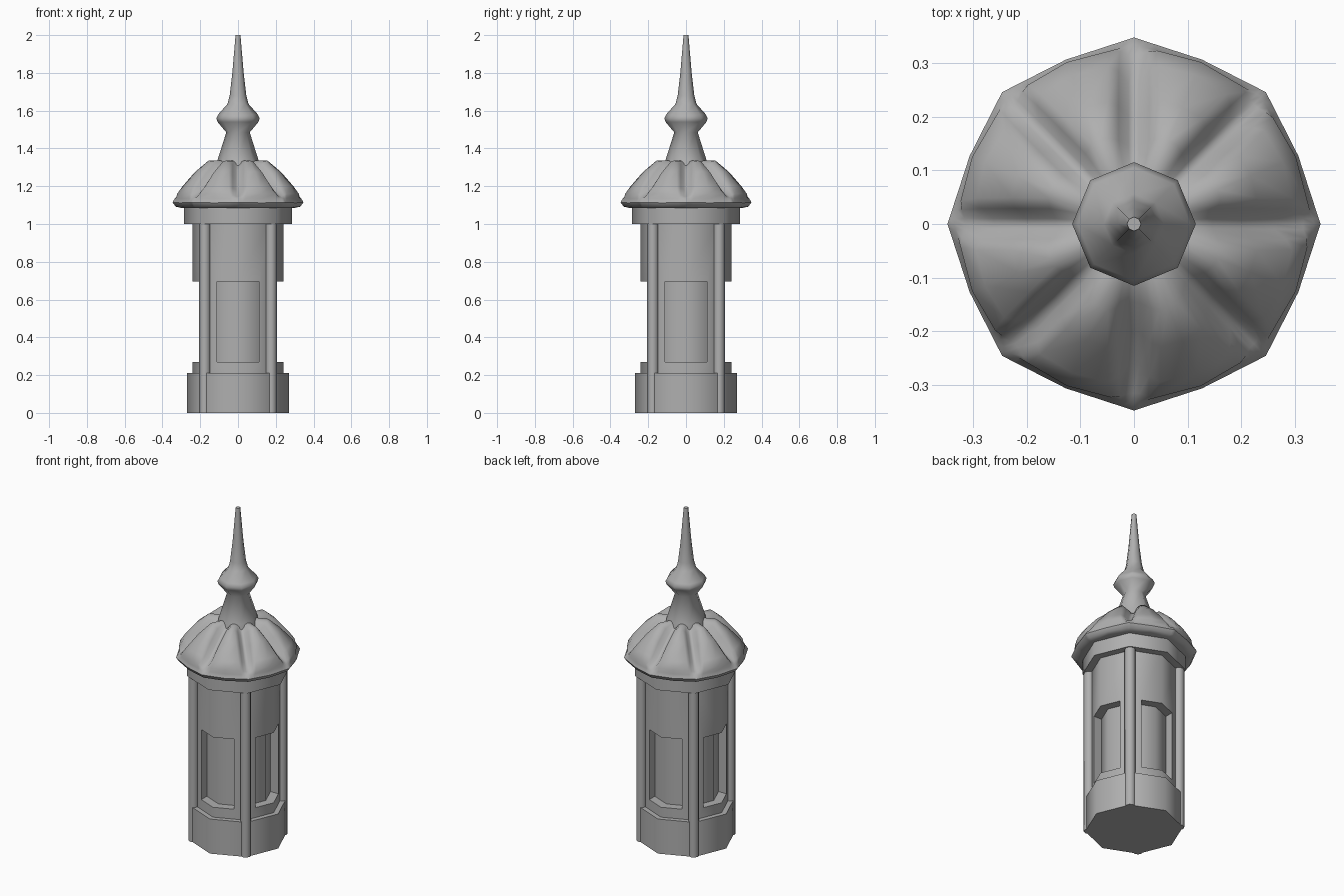
import bpy, bmesh
from math import cos, sin, pi, radians, asin
from mathutils import Vector

if "Cube" in bpy.data.objects:
    bpy.data.objects.remove(bpy.data.objects["Cube"])

# Dark grey stone
stone = bpy.data.materials.new("dark_stone")
stone.diffuse_color = (.43, .43, .43, 1)
stone.use_nodes = True
stone.node_tree.nodes["Principled BSDF"].inputs["Base Color"].default_value = stone.diffuse_color


def activate(ob):
    bpy.ops.object.select_all(action='DESELECT')
    ob.select_set(True)
    bpy.context.view_layer.objects.active = ob


def smooth(ob, angle):
    activate(ob)
    bpy.ops.object.shade_smooth_by_angle(angle=radians(angle))


def loft(name, rings, angle=60):
    """Skin a stack of equal-length point rings and cap both ends."""
    bm = bmesh.new()
    vs = [[bm.verts.new(p) for p in r] for r in rings]
    n = len(rings[0])
    for a, b in zip(vs, vs[1:]):
        for i in range(n):
            j = (i + 1) % n
            bm.faces.new((a[i], a[j], b[j], b[i]))
    bm.faces.new(vs[0][::-1])
    bm.faces.new(vs[-1])
    bmesh.ops.recalc_face_normals(bm, faces=bm.faces)
    me = bpy.data.meshes.new(name)
    bm.to_mesh(me)
    bm.free()
    me.materials.append(stone)
    ob = bpy.data.objects.new(name, me)
    bpy.context.collection.objects.link(ob)
    smooth(ob, angle)
    return ob


def polar(r, a, z):
    return Vector((r * cos(a), r * sin(a), z))


def octagon(r, z):
    return [polar(r, i * pi / 4, z) for i in range(8)]


def box(name, x, y, z0, z1):
    quad = [(-x, -y), (x, -y), (x, y), (-x, y)]
    return loft(name, [[(px, py, z) for px, py in quad] for z in (z0, z1)], 30)


# Plinth, inner core and cornice
loft("plinth", [octagon(.27, 0), octagon(.27, .21)])
loft("inner_core", [octagon(.187, .1), octagon(.187, 1.0)])
loft("cornice", [octagon(.285, 1.0), octagon(.285, 1.09)])

# Walls with a window recess on each cardinal side
walls = loft("walls", [octagon(.24, .15), octagon(.24, 1.02)])
for sx, sy in ((.11, .5), (.5, .11)):
    cutter = box("window_cutter", sx, sy, .27, .695)
    cutter.hide_render = True
    mod = walls.modifiers.new("window", 'BOOLEAN')
    mod.operation = 'DIFFERENCE'
    mod.solver = 'EXACT'
    mod.object = cutter
    activate(walls)
    bpy.ops.object.modifier_apply(modifier=mod.name)
    bpy.data.objects.remove(cutter)
smooth(walls, 60)

# Round corner posts on the diagonals
for k in range(4):
    post = loft("corner_post", [octagon(.03, 0), octagon(.03, 1.01)])
    post.location = polar(.248, pi / 4 + k * pi / 2, 0)

# Lobed roof: blends a valley profile with a bulging lobe profile
valley = [(.30, 1.085), (.33, 1.092), (.347, 1.115), (.335, 1.135), (.315, 1.145),
          (.26, 1.18), (.20, 1.235), (.145, 1.285), (.09, 1.325)]
lobe = [(.30, 1.085), (.32, 1.092), (.331, 1.112), (.322, 1.135), (.326, 1.16),
        (.30, 1.20), (.235, 1.277), (.168, 1.335), (.10, 1.337)]
blend = [(0, 0), (.010, .05), (.026, .6), (.042, .95)]  # distance from valley, lobe share
rings = []
for i, ((r0, z0), (r1, z1)) in enumerate(zip(valley, lobe)):
    half = []
    mid = polar(r1, pi / 8, z1)
    for s, w in blend:
        a = min(asin(s / r0), radians(18 * s / .042))
        if i < 4:  # straight eave edges between valley tips and lobe middles
            half.append(polar(r0, 0, z0).lerp(mid, a / (pi / 8)))
        else:
            half.append(polar(r0 + (r1 - r0) * w, a, z0 + (z1 - z0) * w))
    pts = [(p.to_2d().length, asin(p.y / p.to_2d().length), p.z) for p in half]
    pts += [(r1, pi / 8, z1)] + [(r, pi / 4 - a, z) for r, a, z in pts[:0:-1]]
    rings.append([polar(r, a + k * pi / 4, z) for k in range(8) for r, a, z in pts])
loft("roof", rings, 55)

# Spire with its bulb
spire = [(.115, 1.30), (.108, 1.34), (.062, 1.485), (.108, 1.54), (.115, 1.56),
         (.105, 1.58), (.056, 1.635), (.044, 1.68), (.03, 1.80), (.013, 2.0)]
loft("spire", [octagon(r, z) for r, z in spire], 70)
